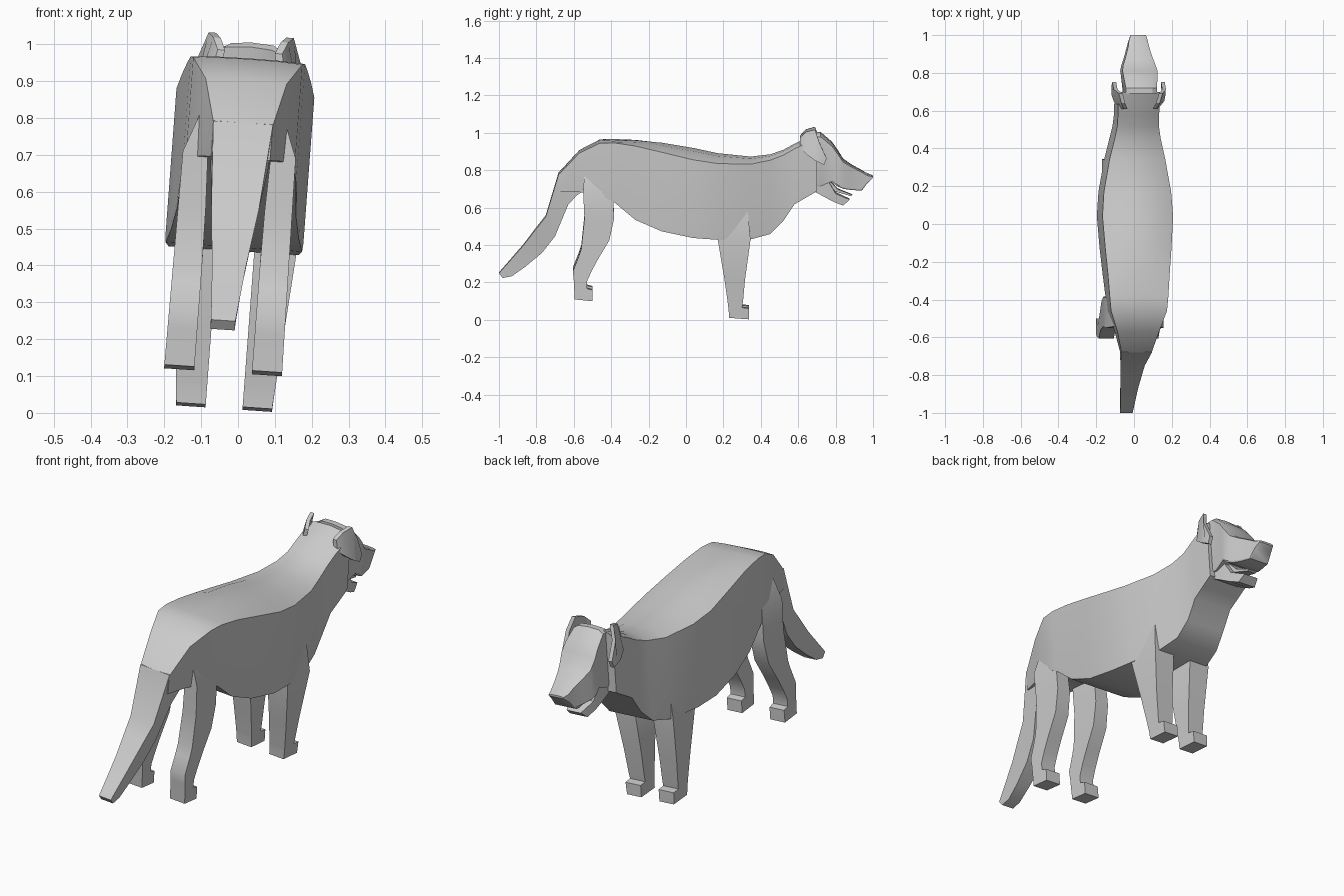
import bpy, bmesh, math

grey = bpy.data.materials.new("grey")
grey.diffuse_color = (0.6, 0.6, 0.6, 1)


def lean(x, y, z):
    # the whole animal leans slightly to one side
    return (x - 0.045 + 0.075 * z, y, z - 0.068 * x)


def ramp(pairs):
    # piecewise linear function through (input, output) pairs
    def f(t):
        if t <= pairs[0][0]:
            return pairs[0][1]
        for (a, u), (b, v) in zip(pairs, pairs[1:]):
            if t <= b:
                return u + (v - u) * (t - a) / (b - a)
        return pairs[-1][1]
    return f


def skin(name, rings, angle=30):
    # joins equal-sized closed rings and caps both ends
    bm = bmesh.new()
    loops = [[bm.verts.new(lean(*p)) for p in r] for r in rings]
    n = len(loops[0])
    for a, b in zip(loops, loops[1:]):
        for i in range(n):
            j = (i + 1) % n
            bm.faces.new((a[i], a[j], b[j], b[i]))
    bm.faces.new(loops[0])
    bm.faces.new(loops[-1])
    bmesh.ops.recalc_face_normals(bm, faces=bm.faces)
    me = bpy.data.meshes.new(name)
    bm.to_mesh(me)
    bm.free()
    me.materials.append(grey)
    ob = bpy.data.objects.new(name, me)
    bpy.context.collection.objects.link(ob)
    bpy.ops.object.select_all(action='DESELECT')
    ob.select_set(True)
    bpy.context.view_layer.objects.active = ob
    bpy.ops.object.shade_smooth_by_angle(angle=math.radians(angle))
    return ob


def loft(name, stations, low, crown, cx=0, angle=30):
    # station: y, bottom z, shoulder z, top z, half width
    rings = []
    for y, zb, zs, zt, w in stations:
        half = [(w * low, zb), (w, zb + 0.05 * (zs - zb)), (w, zs),
                (w * crown, zs + 0.8 * (zt - zs))]
        ring = [(cx + x, y, z) for x, z in half] + [(cx, y, zt)]
        ring += [(cx - x, y, z) for x, z in reversed(half)]
        rings.append(ring)
    return skin(name, rings, angle)


def strip(name, pairs, x0, x1):
    # box section following pairs of side-view points (y, z, y, z)
    rings = []
    for ya, za, yb, zb in pairs:
        rings.append([(x0(ya, za), ya, za), (x1(ya, za), ya, za),
                      (x1(yb, zb), yb, zb), (x0(yb, zb), yb, zb)])
    return skin(name, rings)


# torso, chest and neck
loft("body", [
    (-.68, .69, .782, .787, .08), (-.57, .69, .90, .905, .11),
    (-.46, .68, .955, .96, .148), (-.385, .64, .957, .962, .155),
    (-.27, .545, .94, .96, .163), (-.13, .485, .908, .947, .175),
    (.04, .45, .868, .919, .187), (.17, .44, .848, .891, .178),
    (.345, .44, .842, .873, .147), (.45, .467, .862, .885, .122),
    (.52, .535, .888, .909, .11), (.58, .625, .922, .942, .109),
    (.64, .66, .95, .97, .11), (.70, .695, .972, .998, .11)], 0.99, 0.55)

# skull and muzzle
loft("head", [
    (.69, .72, .985, 1.005, .082), (.72, .72, .985, 1.005, .082),
    (.78, .745, .935, .953, .09), (.81, .72, .895, .91, .093),
    (.84, .707, .85, .862, .086), (.88, .70, .825, .833, .072),
    (.94, .695, .793, .80, .055), (.97, .735, .775, .784, .05),
    (1.0, .762, .768, .772, .041)], 0.95, 0.7, 0.01, 24)

# lower jaw and tongue
jaw_w = ramp([(.70, .075), (.80, .06), (.875, .04)])
strip("lower_jaw", [(.69, .76, .67, .70), (.765, .74, .735, .665),
                    (.80, .68, .79, .635), (.85, .657, .84, .615),
                    (.868, .65, .875, .645)],
      lambda y, z: .008 - jaw_w(y), lambda y, z: .008 + jaw_w(y))
strip("tongue", [(.77, .745, .75, .735), (.81, .702, .80, .688),
                 (.89, .67, .88, .664)],
      lambda y, z: .008 - jaw_w(y) * .6, lambda y, z: .008 + jaw_w(y) * .6)

# tail
tail_w = ramp([(.25, .033), (.4, .046), (.6, .07), (.69, .081), (.79, .081)])
tail_x = ramp([(.25, -.014), (.7, 0)])
strip("tail", [(-.67, .788, -.55, .695), (-.68, .787, -.585, .67),
               (-.75, .555, -.63, .62), (-.805, .485, -.70, .45),
               (-.87, .40, -.77, .36), (-.935, .325, -.86, .285),
               (-.985, .268, -.93, .235), (-1.0, .25, -.98, .225)],
      lambda y, z: tail_x(z) - tail_w(z), lambda y, z: tail_x(z) + tail_w(z))

# legs and ears, one of each per side
hind_out = ramp([(.1, .16), (.7, .153), (.82, .108)])
hind_in = ramp([(.1, .078), (.5, .078), (.7, .085), (.82, .1)])
fore_out = ramp([(.02, .13), (.44, .164), (.60, .142)])
fore_in = ramp([(.45, .05), (.60, .12)])
ear_curl = ramp([(.61, .045), (.65, .01), (.69, 0), (.76, .006)])


def ear_out(y, z):
    return .144 - ear_curl(y) - .38 * max(0, z - .95)


for side, s in (("left", -1), ("right", 1)):
    strip(side + "_hind_leg", [
        (-.595, .12, -.50, .11), (-.597, .16, -.50, .17),
        (-.598, .175, -.53, .178), (-.60, .22, -.53, .215),
        (-.605, .27, -.505, .27), (-.575, .345, -.47, .335),
        (-.56, .39, -.41, .435), (-.543, .55, -.385, .55),
        (-.55, .70, -.39, .70), (-.54, .82, -.43, .82)],
        lambda y, z: s * hind_in(z) - .004,
        lambda y, z: s * hind_out(z) - .004)
    strip(side + "_front_leg", [
        (.23, .02, .337, .012), (.228, .065, .337, .07),
        (.226, .078, .30, .075), (.222, .11, .305, .11),
        (.205, .23, .315, .22), (.17, .44, .345, .44),
        (.18, .60, .33, .60)],
        lambda y, z: s * fore_in(z) + .006,
        lambda y, z: s * fore_out(z) + .006)
    strip(side + "_ear", [
        (.61, .98, .61, .925), (.64, 1.012, .65, .89),
        (.69, 1.025, .69, .862), (.712, .96, .715, .85),
        (.752, .872, .738, .838)],
        lambda y, z: s * (ear_out(y, z) - .02) + .004,
        lambda y, z: s * ear_out(y, z) + .004)
